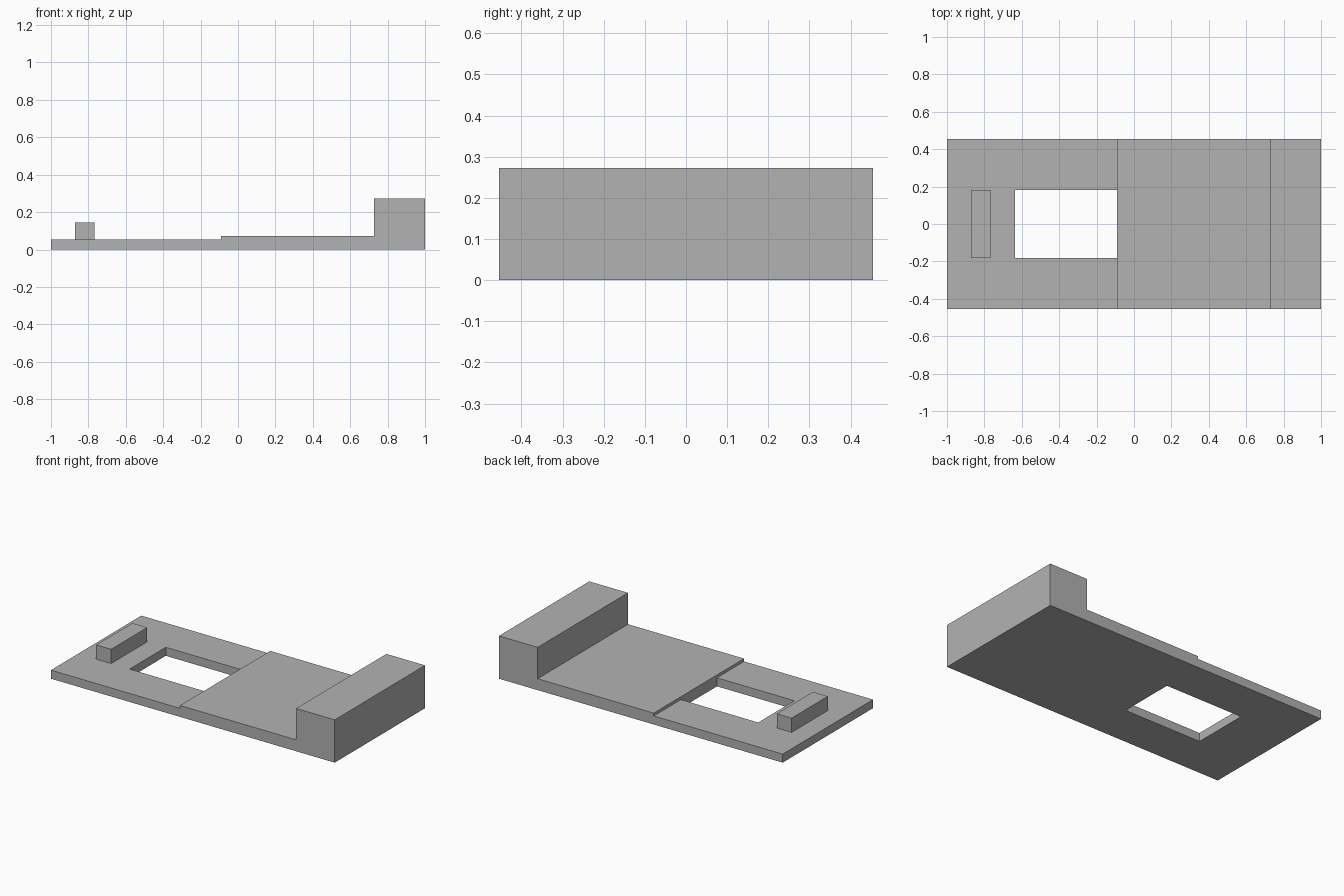
import bpy
import bmesh
from mathutils import Vector

default_cube = bpy.data.objects.get("Cube")
if default_cube:
    bpy.data.objects.remove(default_cube, do_unlink=True)

U = 1 / 11          # design module
HALF_DEPTH = 5 * U
PLATE = 0.6 * U     # thin plate height
DECK = 0.8 * U      # raised deck height
BLOCK = 3 * U       # end block height
STEP_X = -U
BLOCK_X = 8 * U

grey = bpy.data.materials.new("plain grey")
grey.use_nodes = True
grey.diffuse_color = (0.448, 0.448, 0.448, 1)
grey.node_tree.nodes["Principled BSDF"].inputs["Base Color"].default_value = grey.diffuse_color


def extrude_profile(name, profile, half_depth):
    """Extrude an (x, z) outline symmetrically along y."""
    bm = bmesh.new()
    face = bm.faces.new([bm.verts.new((x, -half_depth, z)) for x, z in profile])
    result = bmesh.ops.extrude_face_region(bm, geom=[face])
    moved = [g for g in result["geom"] if isinstance(g, bmesh.types.BMVert)]
    bmesh.ops.translate(bm, verts=moved, vec=Vector((0, 2 * half_depth, 0)))
    bmesh.ops.recalc_face_normals(bm, faces=bm.faces)
    mesh = bpy.data.meshes.new(name)
    bm.to_mesh(mesh)
    bm.free()
    mesh.materials.append(grey)
    obj = bpy.data.objects.new(name, mesh)
    bpy.context.collection.objects.link(obj)
    return obj


def box_profile(x0, x1, z0, z1):
    return [(x0, z0), (x1, z0), (x1, z1), (x0, z1)]


# Stepped base: thin plate, raised deck and tall end block
base = extrude_profile("stepped_base", [
    (-1, 0), (1, 0), (1, BLOCK), (BLOCK_X, BLOCK), (BLOCK_X, DECK),
    (STEP_X, DECK), (STEP_X, PLATE), (-1, PLATE)], HALF_DEPTH)

# Rectangular window through the thin plate, ending at the step
cutter = extrude_profile("window_cutter", box_profile(-7 * U, STEP_X, -U, BLOCK), 2 * U)
cutter.hide_render = True
cut = base.modifiers.new("window", "BOOLEAN")
cut.operation = "DIFFERENCE"
cut.solver = "EXACT"
cut.object = cutter
bpy.context.view_layer.objects.active = base
bpy.ops.object.modifier_apply(modifier=cut.name)
bpy.data.objects.remove(cutter, do_unlink=True)

# Small raised bar beside the window
extrude_profile("raised_bar", box_profile(-0.872, -0.767, PLATE, 1.6 * U), 2 * U)
